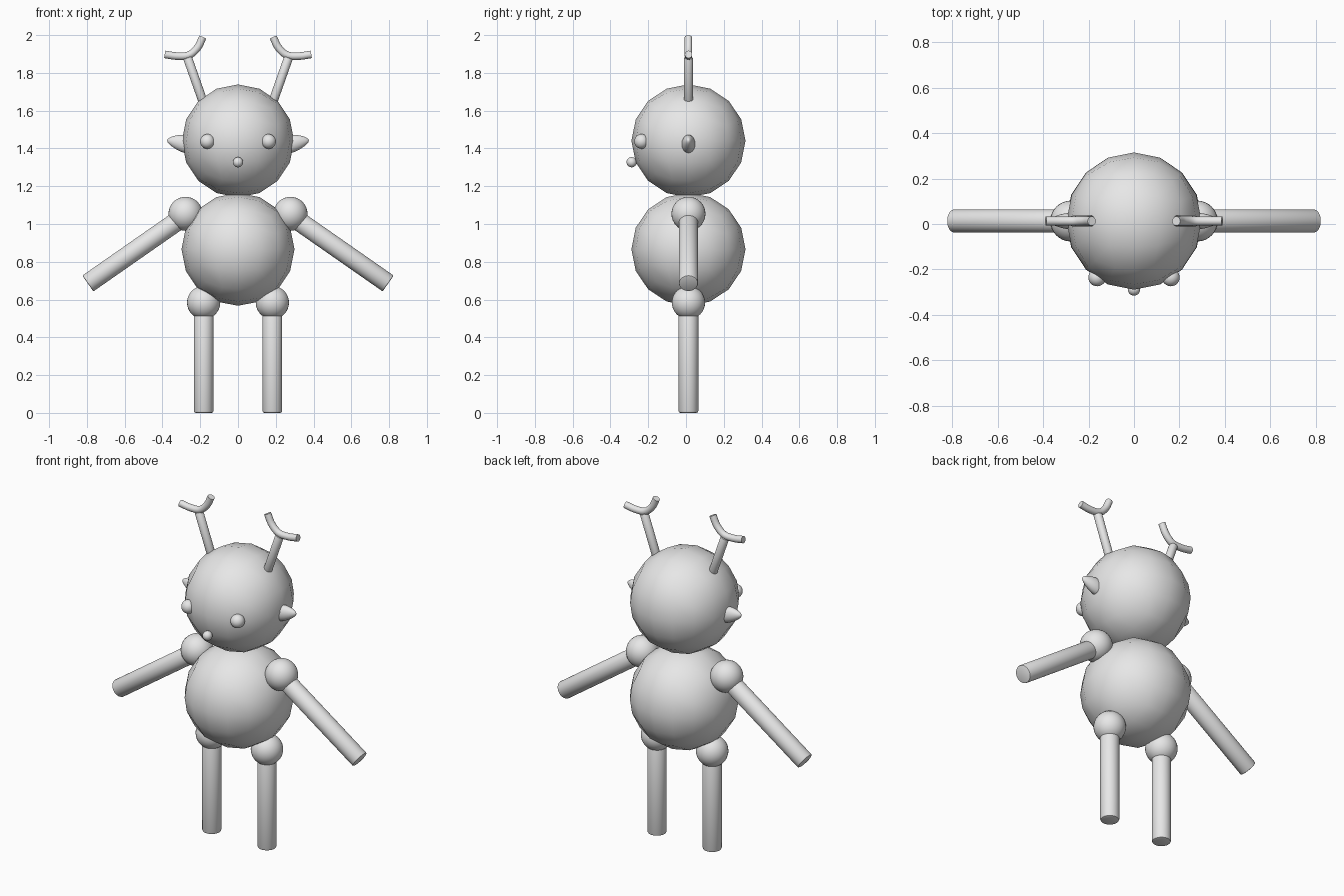
import bpy, bmesh, math
from mathutils import Vector, Matrix

if "Cube" in bpy.data.objects:
    bpy.data.objects.remove(bpy.data.objects["Cube"])

Y = 0.013  # common centre plane of the figure

grey = bpy.data.materials.new("light_grey")
grey.diffuse_color = (0.8, 0.8, 0.8, 1)
grey.use_nodes = True
grey.node_tree.nodes["Principled BSDF"].inputs["Base Color"].default_value = grey.diffuse_color


def finish(name, bm, angle=None):
    """Turn a bmesh into a smooth shaded object."""
    me = bpy.data.meshes.new(name)
    bm.to_mesh(me)
    bm.free()
    ob = bpy.data.objects.new(name, me)
    bpy.context.collection.objects.link(ob)
    me.materials.append(grey)
    for p in me.polygons:
        p.use_smooth = True
    if angle:
        me.set_sharp_from_angle(angle=math.radians(angle))
    return ob


def cube_ball(name, centre, radii):
    """Coarse ball made from a cube with a 4 x 4 grid on each side."""
    bm = bmesh.new()
    bmesh.ops.create_cube(bm, size=2)
    bmesh.ops.subdivide_edges(bm, edges=bm.edges[:], cuts=3, use_grid_fill=True)
    for v in bm.verts:
        d = Vector([math.tan(c * math.pi / 4) for c in v.co]).normalized()
        v.co = Vector(centre) + Vector([a * b for a, b in zip(d, radii)])
    return finish(name, bm)


def ball(name, centre, radii, shape=None):
    """Fine ball, optionally reshaped while still at unit size."""
    bm = bmesh.new()
    bmesh.ops.create_uvsphere(bm, u_segments=32, v_segments=16, radius=1)
    for v in bm.verts:
        if shape:
            v.co = shape(v.co)
        v.co = Vector(centre) + Vector([a * b for a, b in zip(v.co, radii)])
    return finish(name, bm)


def rod(name, start, end, radius, bevel):
    """Round rod between two points with softened end rims."""
    a, b = Vector(start), Vector(end)
    d = b - a
    bm = bmesh.new()
    bmesh.ops.create_cone(bm, cap_ends=True, segments=32, radius1=radius,
                          radius2=radius, depth=d.length)
    rims = [e for e in bm.edges if abs(e.verts[0].co.z - e.verts[1].co.z) < 1e-5]
    bmesh.ops.bevel(bm, geom=rims, offset=bevel, segments=2, affect='EDGES', profile=0.5)
    turn = d.to_track_quat('Z', 'Y').to_matrix().to_4x4()
    bm.transform(Matrix.Translation((a + b) / 2) @ turn)
    return finish(name, bm, 40)


def tube(name, points, radius, sides=16, steps=6):
    """Curved tube through points lying in the plane y = Y."""
    pts = [Vector((x, Y, z)) for x, z in points]
    ext = [2 * pts[0] - pts[1]] + pts + [2 * pts[-1] - pts[-2]]
    path = []
    for i in range(1, len(ext) - 2):
        p0, p1, p2, p3 = ext[i - 1:i + 3]
        for k in range(steps):
            t = k / steps
            path.append(0.5 * (2 * p1 + (p2 - p0) * t
                        + (2 * p0 - 5 * p1 + 4 * p2 - p3) * t * t
                        + (3 * p1 - p0 - 3 * p2 + p3) * t ** 3))
    path.append(pts[-1])
    bm = bmesh.new()
    rings = []
    across = Vector((0, 1, 0))
    for i, p in enumerate(path):
        along = (path[min(i + 1, len(path) - 1)] - path[max(i - 1, 0)]).normalized()
        up = along.cross(across)
        rings.append([bm.verts.new(p + radius * (math.cos(w) * across + math.sin(w) * up))
                      for w in (2 * math.pi * j / sides for j in range(sides))])
    for r, q in zip(rings, rings[1:]):
        for j in range(sides):
            n = (j + 1) % sides
            bm.faces.new((r[j], r[n], q[n], q[j]))
    bm.faces.new(rings[0])
    bm.faces.new(rings[-1])
    bmesh.ops.recalc_face_normals(bm, faces=bm.faces[:])
    return finish(name, bm, 40)


# Head, body and nose
cube_ball("head", (0, Y, 1.44), (0.297, 0.302, 0.299))
cube_ball("body", (0, Y, 0.866), (0.299, 0.302, 0.299))
ball("nose", (0, -0.288, 1.327), (0.027, 0.027, 0.027))

for side, s in (("left", -1), ("right", 1)):
    # Eyes
    ball(side + "_eye", (s * 0.162, -0.235, 1.437), (0.039, 0.039, 0.039))

    # Ears: eggs that narrow and rise towards the outside
    def ear_shape(c):
        t = c.x * s
        k = 1 - 0.35 * t
        return Vector((c.x, c.y * k, c.z * k + 0.32 * t))
    ball(side + "_ear", (s * 0.30, Y, 1.427), (0.075, 0.034, 0.045), ear_shape)

    # Arms
    ball(side + "_shoulder", (s * 0.278, Y, 1.054), (0.09, 0.09, 0.09))
    rod(side + "_arm", (s * 0.28, Y, 1.044), (s * 0.795, Y, 0.685), 0.051, 0.006)

    # Legs
    ball(side + "_hip", (s * 0.182, Y, 0.584), (0.088, 0.088, 0.088))
    rod(side + "_leg", (s * 0.182, Y, 0.56), (s * 0.182, Y, 0), 0.052, 0.01)

    # Antlers: straight stem with a curved fork on top
    rod(side + "_antler_stem", (s * 0.186, Y, 1.65), (s * 0.267, Y, 1.88), 0.024, 0.004)
    tube(side + "_antler_fork",
         [(s * 0.388, 1.898), (s * 0.325, 1.889), (s * 0.26, 1.894),
          (s * 0.214, 1.934), (s * 0.186, 1.99)], 0.02)
